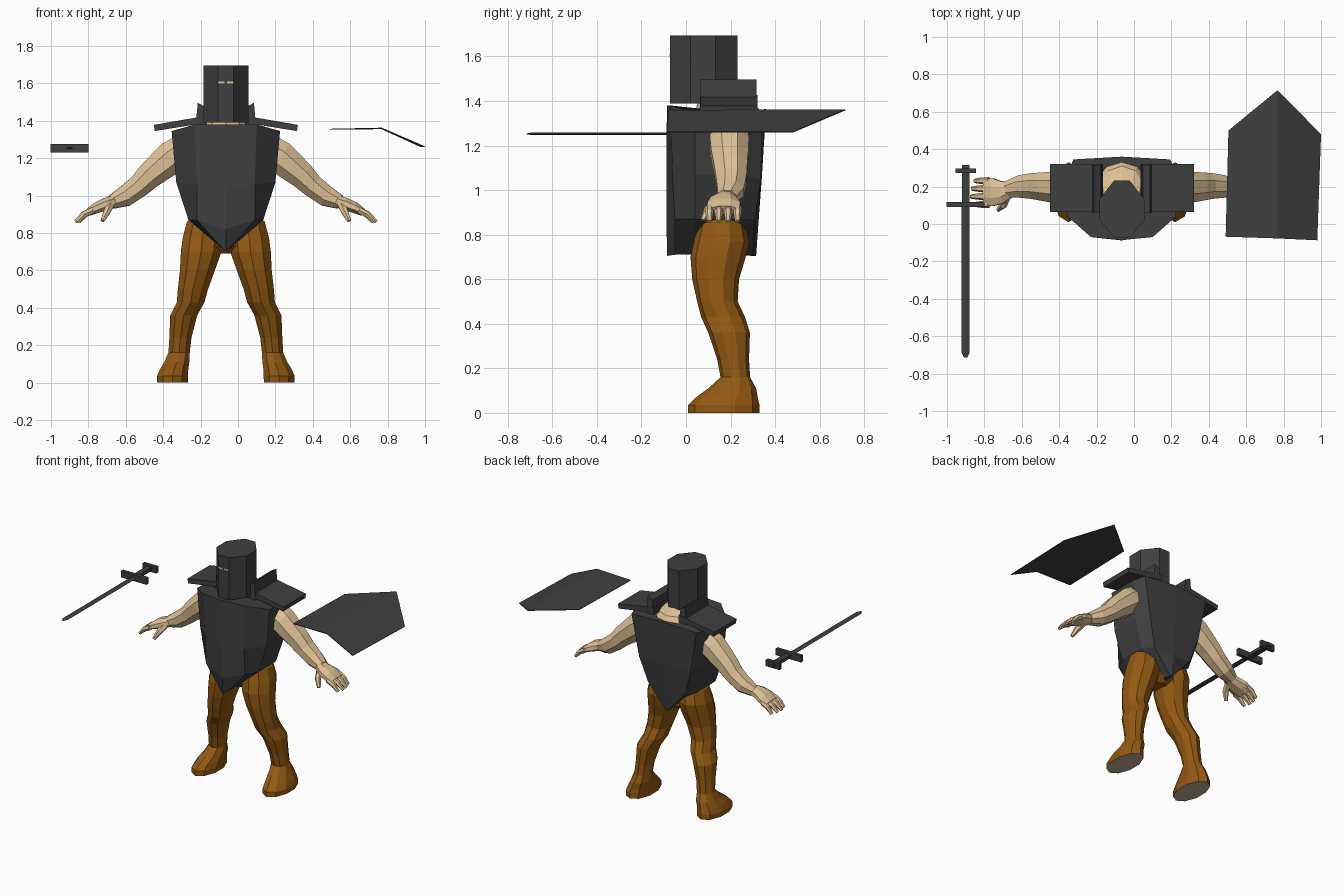
import bpy, bmesh, math
from mathutils import Vector

if "Cube" in bpy.data.objects:
    bpy.data.objects.remove(bpy.data.objects["Cube"])

CX = -0.065  # the body's own centre line


def material(name, rgb):
    m = bpy.data.materials.new(name)
    m.diffuse_color = (*rgb, 1)
    m.use_nodes = True
    m.node_tree.nodes["Principled BSDF"].inputs["Base Color"].default_value = m.diffuse_color
    return m


STEEL = material("dark_steel", (0.05, 0.05, 0.05))
SKIN = material("skin", (0.74, 0.54, 0.31))
BROWN = material("brown_cloth", (0.29, 0.10, 0.006))
SOLE = material("boot_sole", (0.55, 0.44, 0.31))


def loft(name, rings, mat, extra=None):
    """Bridge rings of equal length, cap both ends; extra colours the first cap."""
    bm = bmesh.new()
    vs = [[bm.verts.new(p) for p in r] for r in rings]
    n = len(rings[0])
    for a, b in zip(vs, vs[1:]):
        for i in range(n):
            j = (i + 1) % n
            bm.faces.new((a[i], a[j], b[j], b[i]))
    first = bm.faces.new(vs[0])
    bm.faces.new(vs[-1])
    if extra:
        first.material_index = 1
    bmesh.ops.recalc_face_normals(bm, faces=bm.faces)
    me = bpy.data.meshes.new(name)
    bm.to_mesh(me)
    bm.free()
    me.materials.append(mat)
    if extra:
        me.materials.append(extra)
    ob = bpy.data.objects.new(name, me)
    bpy.context.collection.objects.link(ob)
    return ob


def box(name, x0, x1, y0, y1, z0, z1, mat):
    return loft(name, [[(x0, y0, z), (x1, y0, z), (x1, y1, z), (x0, y1, z)]
                       for z in (z0, z1)], mat)


def level_ring(cx, rx, y0, y1, z, n=10):
    """Horizontal ellipse spanning y0..y1."""
    cy, ry = (y0 + y1) / 2, (y1 - y0) / 2
    return [(cx + rx * math.cos(t), cy + ry * math.sin(t), z)
            for t in (2 * math.pi * (i + 0.5) / n for i in range(n))]


def tube(name, side, path, mat, n=8):
    """Limb along points (x, y, z, radius up, radius in y), x measured from the body centre."""
    pts = [Vector((CX + side * p[0], p[1], p[2])) for p in path]
    rings = []
    for k, p in enumerate(path):
        t = (pts[min(k + 1, len(pts) - 1)] - pts[max(k - 1, 0)]).normalized()
        u = t.cross(Vector((0, 1, 0))).normalized()
        v = u.cross(t)
        rings.append([pts[k] + u * p[3] * math.cos(a) + v * p[4] * math.sin(a)
                      for a in (2 * math.pi * (i + 0.5) / n for i in range(n))])
    return loft(name, rings, mat)


def slab(name, side, profile, y0, y1, mat):
    """Profile in x-z, extruded between y0 and y1."""
    return loft(name, [[(CX + side * x, y, z) for x, z in profile] for y in (y0, y1)], mat)


# Helmet: eight sided, with two eye slits
octagon = [(-.042, -.072), (.042, -.072), (.12, .02), (.12, .132),
           (.042, .232), (-.042, .232), (-.12, .132), (-.12, .02)]
loft("helmet", [[(CX + x, y, z) for x, y in octagon] for z in (1.39, 1.695)], STEEL)
for s, side in ((-1, "left"), (1, "right")):
    a, b = sorted((CX + s * .006, CX + s * .042))
    box("eye_slit_" + side, a, b, -.075, -.07, 1.6, 1.61, SKIN)

# Neck
loft("neck", [level_ring(CX, .15, .04, .35, 1.33), level_ring(CX, .12, .05, .31, 1.39),
              level_ring(CX, .08, .04, .2, 1.43)], SKIN)

# Breastplate: half sections, mirrored, closing in a keel at the bottom
halves = [
    [(0, -.086, 1.38), (.165, -.07, 1.38), (.29, .04, 1.345),
     (.29, .26, 1.345), (.26, .345, 1.35), (0, .36, 1.365)],
    [(0, -.088, 1.02), (.155, -.06, 1.06), (.265, .04, 1.07),
     (.265, .25, 1.07), (.205, .335, 1.05), (0, .34, 1.05)],
    [(0, -.087, .82), (.155, -.05, .87), (.2, .04, .87),
     (.2, .24, .87), (.15, .31, .87), (0, .325, .85)],
    [(0, -.085, .705), (.012, -.05, .71), (.012, .04, .71),
     (.012, .24, .71), (.01, .3, .71), (0, .315, .705)],
]
loft("breastplate", [[(CX + x, y, z) for x, y, z in h] +
                     [(CX - x, y, z) for x, y, z in h[-2:0:-1]] for h in halves], STEEL)

# Hips between the legs
loft("hips", [level_ring(CX, .05, .09, .22, .69), level_ring(CX, .11, .05, .27, .73),
              level_ring(CX, .13, .06, .26, .82)], BROWN)

# Leg sections: x centre, x radius, front y, back y, height
leg = [(.285, .086, .01, .33, 0), (.285, .087, .01, .33, .035), (.277, .08, .045, .322, .07),
       (.262, .07, .10, .315, .11), (.25, .06, .155, .288, .16), (.243, .062, .14, .283, .24),
       (.225, .076, .10, .287, .36), (.188, .078, .068, .265, .43), (.176, .085, .05, .232, .5),
       (.152, .098, .028, .238, .6), (.132, .114, .02, .268, .7),
       (.125, .112, .035, .285, .77), (.115, .098, .06, .265, .86), (.1, .07, .09, .23, .9)]
arm = [(.2, .195, 1.26, .09, .09), (.29, .195, 1.205, .095, .095), (.35, .197, 1.155, .086, .09),
       (.41, .2, 1.105, .076, .082), (.465, .203, 1.05, .066, .075), (.54, .2, .995, .06, .065),
       (.61, .185, .965, .04, .047)]
palm = [(.59, .185, .97, .035, .04), (.64, .17, .955, .036, .065),
        (.69, .17, .935, .032, .08), (.735, .17, .91, .022, .075)]

for s, side in ((-1, "left"), (1, "right")):
    # Legs with boots
    loft("leg_" + side, [level_ring(CX + s * c, rx, y0, y1, z) for c, rx, y0, y1, z in leg],
         BROWN, SOLE)
    # Arms, hands, fingers
    tube("arm_" + side, s, arm, SKIN)
    tube("palm_" + side, s, palm, SKIN)
    for k in range(4):
        y, d = .105 + .042 * k, (0, .012, .008, -.008)[k]
        tube(f"finger_{side}_{k + 1}", s,
             [(.71, y, .922, .019, .02), (.755 + d / 2, y, .9, .018, .018),
              (.793 + d, y, .86, .011, .012)], SKIN, 6)
    tube("thumb_" + side, s, [(.62, .145, .95, .025, .025), (.635, .1, .915, .021, .021),
                              (.66, .075, .865, .012, .012)], SKIN, 6)
    # Shoulder guard and upright collar plate
    slab("shoulder_guard_" + side, s, [(.1, 1.39), (.38, 1.345), (.385, 1.378), (.1, 1.427)],
         .065, .32, STEEL)
    slab("collar_plate_" + side, s, [(.1, 1.37), (.162, 1.37), (.15, 1.496), (.112, 1.475)],
         .062, .316, STEEL)

# Sword floating beside the body
SX, SZ = -.9, 1.253
loft("sword_blade", [[(SX - w, y, SZ), (SX, y, SZ - t), (SX + w, y, SZ), (SX, y, SZ + t)]
                     for y, w, t in ((.1, .021, .006), (-.69, .021, .006), (-.715, .008, .002))],
     STEEL)
box("sword_guard", SX - .102, SX + .102, .092, .118, SZ - .023, SZ + .023, STEEL)
box("sword_grip", SX - .02, SX + .02, .11, .315, SZ - .012, SZ + .012, STEEL)
box("sword_pommel", SX - .055, SX + .055, .272, .296, SZ - .023, SZ + .023, STEEL)

# Shield: thin plate folded on its centre line
outline = [(.49, -.068, 1.357), (.768, -.077, 1.36), (.98, -.087, 1.263),
           (1.0, .48, 1.263), (.768, .715, 1.363), (.505, .5, 1.357)]
bm = bmesh.new()
v = [bm.verts.new(p) for p in outline]
bm.faces.new((v[0], v[1], v[4], v[5]))
bm.faces.new((v[1], v[2], v[3], v[4]))
me = bpy.data.meshes.new("shield")
bm.to_mesh(me)
bm.free()
me.materials.append(STEEL)
shield = bpy.data.objects.new("shield", me)
bpy.context.collection.objects.link(shield)
thick = shield.modifiers.new("thickness", 'SOLIDIFY')
thick.thickness = .005
